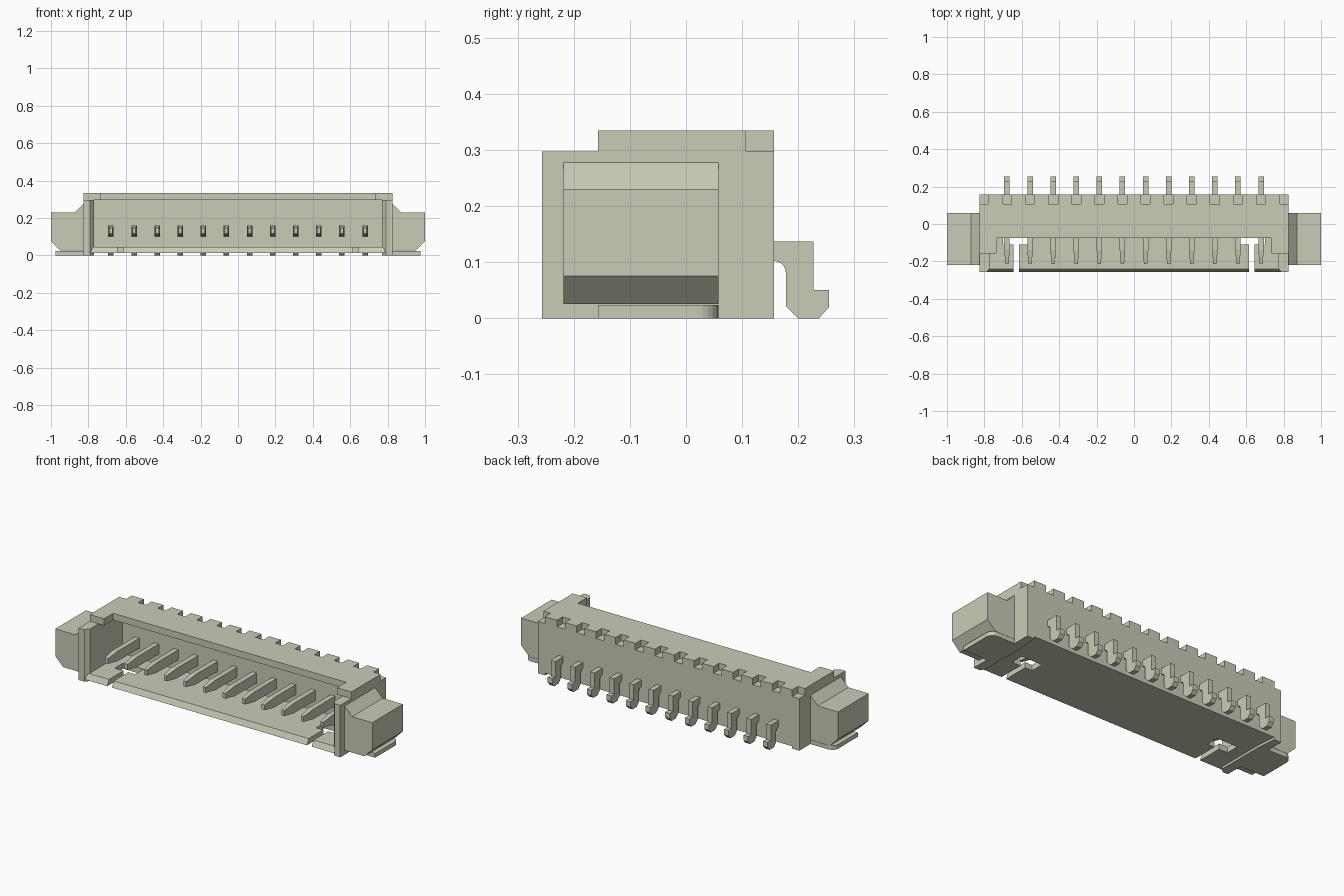
import bpy, bmesh, math
from mathutils import Vector

cube = bpy.data.objects.get("Cube")
if cube:
    bpy.data.objects.remove(cube, do_unlink=True)

mat = bpy.data.materials.new("warm light grey")
mat.use_nodes = True
COLOUR = (0.60, 0.60, 0.485, 1)
mat.diffuse_color = COLOUR
bsdf = next(n for n in mat.node_tree.nodes if n.type == 'BSDF_PRINCIPLED')
bsdf.inputs["Base Color"].default_value = COLOUR


def prism(name, pts, axis, a, b, adjust=None):
    """Extrude a 2D outline along an axis from a to b; adjust may move each vertex."""
    place = {'x': lambda p, h: (h, p[0], p[1]),
             'y': lambda p, h: (p[0], h, p[1]),
             'z': lambda p, h: (p[0], p[1], h)}[axis]
    bm = bmesh.new()
    face = bm.faces.new([bm.verts.new(place(p, a)) for p in pts])
    ext = bmesh.ops.extrude_face_region(bm, geom=[face])
    step = Vector(place((0, 0), b - a))
    for v in ext['geom']:
        if isinstance(v, bmesh.types.BMVert):
            v.co += step
    if adjust:
        for v in bm.verts:
            adjust(v.co)
    bmesh.ops.triangulate(bm, faces=[f for f in bm.faces if len(f.verts) > 4])
    bmesh.ops.recalc_face_normals(bm, faces=bm.faces)
    me = bpy.data.meshes.new(name)
    bm.to_mesh(me)
    bm.free()
    me.materials.append(mat)
    ob = bpy.data.objects.new(name, me)
    bpy.context.collection.objects.link(ob)
    return ob


def rect(x0, x1, y0, y1):
    return [(x0, y0), (x1, y0), (x1, y1), (x0, y1)]


def mirrored(half):
    """Close a +x half outline with its -x copy."""
    return half + [(-x, y) for x, y in reversed(half)]


W, FRONT, BACK, TOP, STEP = 0.825, -0.257, 0.157, 0.335, 0.297
PITCH = 0.1235
pin_xs = [(i - 5.5) * PITCH for i in range(12)]

# Roof: recessed front edge with forward corners, notched back edge
roof = [(-W, 0.107), (-W, -0.157), (-0.735, -0.157), (-0.735, -0.075),
        (0.735, -0.075), (0.735, -0.157), (W, -0.157), (W, 0.107),
        (0.78, 0.107), (0.78, BACK)]
for x in reversed(pin_xs):
    roof += [(x + 0.025, BACK), (x + 0.025, 0.107), (x - 0.025, 0.107), (x - 0.025, BACK)]
roof += [(-0.78, BACK), (-0.78, 0.107)]
prism("roof", roof, 'z', STEP, TOP)

# Back wall
prism("back_wall", rect(-0.78, 0.78, 0.06, BACK), 'z', 0.013, STEP)


# Floor: T-shaped slots open to the front, sloped front lip
def slope_lip(co):
    if co.y < FRONT + 0.001 and co.z > 0.03:
        co.y += 0.016


floor_half = [(0.615, FRONT), (0.615, -0.11), (0.57, -0.11), (0.57, -0.035),
              (0.70, -0.035), (0.70, -0.11), (0.645, -0.11), (0.645, FRONT),
              (0.785, FRONT), (0.785, 0.06)]
prism("floor", mirrored(floor_half), 'z', 0.013, 0.045, slope_lip)

# Side walls, mounting ears and solder tabs
for s, side in ((1, "left"), (-1, "right")):
    wall = [(W, FRONT), (W, BACK), (0.78, BACK), (0.77, 0.06), (0.77, -0.235), (0.79, FRONT)]
    prism(side + "_wall", [(s * x, y) for x, y in wall], 'z', 0, STEP)

    ear = [(0.82, 0.025), (0.95, 0.025), (1.0, 0.075), (1.0, 0.23),
           (0.872, 0.23), (W, 0.278), (0.82, 0.278)]
    prism(side + "_ear", [(s * x, z) for x, z in ear], 'y', -0.218, 0.058)

    r = 0.038
    arc = [(0.975 - r + r * math.cos(t * math.pi / 12),
            0.058 - r + r * math.sin(t * math.pi / 12)) for t in range(7)]
    tab = [(0.82, -0.157), (0.975, -0.157)] + arc + [(0.82, 0.058)]
    prism(side + "_solder_tab", [(s * x, y) for x, y in tab], 'z', 0, 0.024)

# Contact pins: tapered blade in front, bent foot at the back
bend = [(0.157 + 0.021 * math.cos(t * math.pi / 12),
         0.081 + 0.021 * math.sin(t * math.pi / 12)) for t in range(7)]
pin = [(-0.215, 0.117), (-0.215, 0.147), (-0.14, 0.16), (0.11, 0.16), (0.11, 0.137),
       (0.227, 0.137), (0.227, 0.05), (0.255, 0.05), (0.255, 0.02), (0.237, 0),
       (0.2, 0), (0.178, 0.022)] + bend + [(0.11, 0.102), (-0.14, 0.104)]
for i, x in enumerate(pin_xs):
    def taper(co, x=x):
        if co.y < -0.2:
            co.x = x + (co.x - x) * 0.6
    prism(f"pin_{i + 1}", pin, 'x', x - 0.0145, x + 0.0145, taper)
